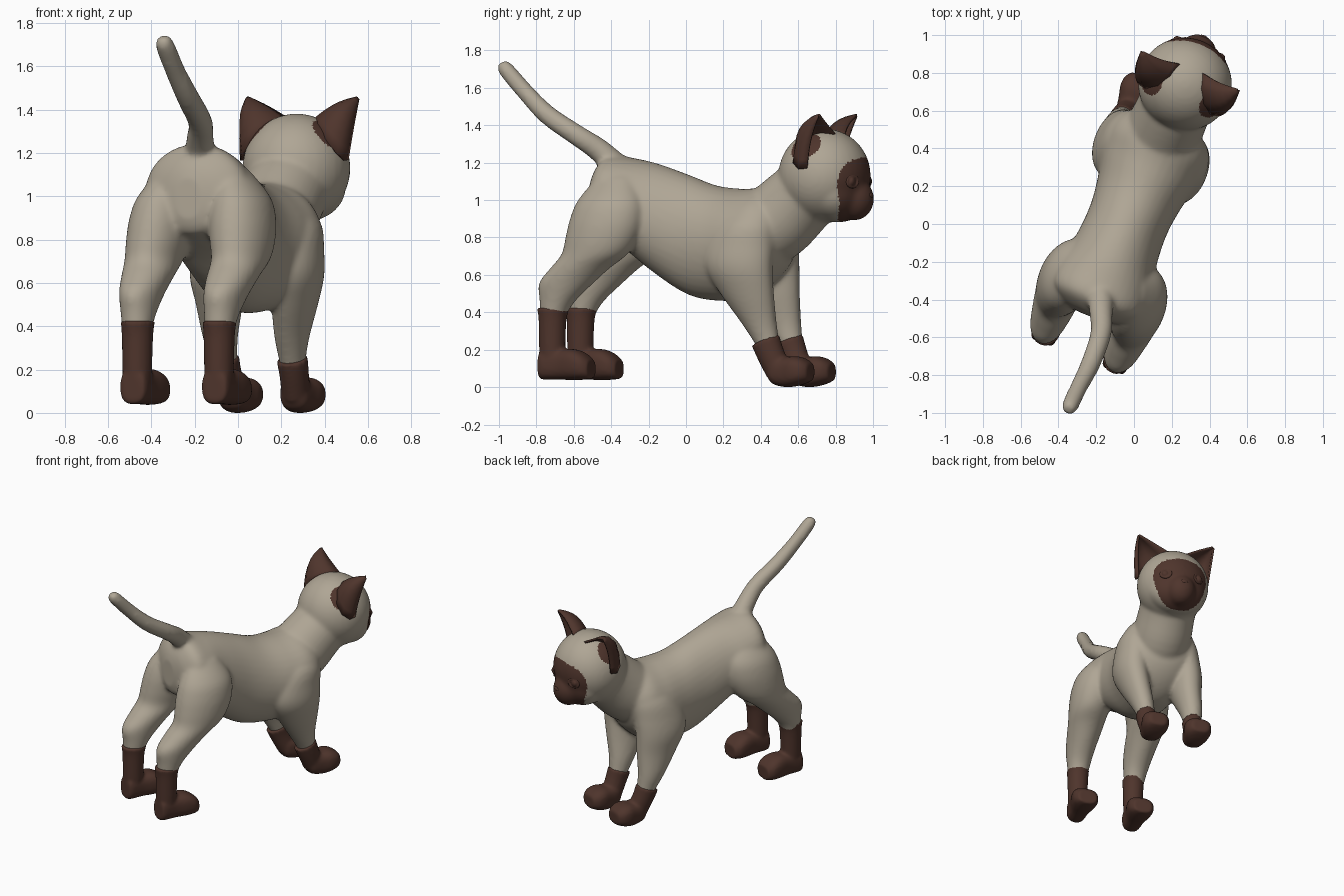
import bpy, bmesh, math
from mathutils import Vector, Matrix

cube = bpy.data.objects.get("Cube")
if cube:
    bpy.data.objects.remove(cube, do_unlink=True)

# The animal is built along its own axis, then turned into place
TURN = Matrix.Rotation(math.radians(-21.7), 4, 'Z') @ Matrix.Translation((-0.035, 0, 0))
HEAD = Vector((0.012, 0.788, 1.13))


def material(name, rgb):
    m = bpy.data.materials.new(name)
    m.use_nodes = True
    m.diffuse_color = (*rgb, 1)
    m.node_tree.nodes["Principled BSDF"].inputs["Base Color"].default_value = (*rgb, 1)
    return m


FUR = material("beige_fur", (0.43, 0.38, 0.30))
DARK = material("dark_brown_fur", (0.078, 0.035, 0.025))


def smooth_rings(rings, steps=4):
    """Spline through the rings so that the loft has no hard bands."""
    r = [rings[0], *rings, rings[-1]]
    out = []
    for p0, p1, p2, p3 in zip(r, r[1:], r[2:], r[3:]):
        for k in range(steps):
            t = k / steps
            out.append([b + t / 2 * (c - a + t * (2 * a - 5 * b + 4 * c - d + t * (3 * (b - c) + d - a)))
                        for a, b, c, d in zip(p0, p1, p2, p3)])
    return out + [rings[-1]]


def loft(bm, rings, axis=None, sides=36, power=1.0):
    """Closed tube through rings of (x, y, z, radius_a, radius_b)."""
    rings = smooth_rings(rings)
    pts = [Vector(r[:3]) for r in rings]
    loops = []
    for i, r in enumerate(rings):
        t = axis or (pts[min(i + 1, len(pts) - 1)] - pts[max(i - 1, 0)]).normalized()
        a = Vector((1, 0, 0))
        a = (a - t * a.dot(t)).normalized()
        b = t.cross(a)
        loop = []
        for k in range(sides):
            ang = math.tau * k / sides
            c, s = math.cos(ang), math.sin(ang)
            c = math.copysign(abs(c) ** power, c)
            s = math.copysign(abs(s) ** power, s)
            loop.append(bm.verts.new(pts[i] + a * c * r[3] + b * s * r[4]))
        loops.append(loop)
    for l0, l1 in zip(loops, loops[1:]):
        for k in range(sides):
            n = (k + 1) % sides
            bm.faces.new((l0[k], l0[n], l1[n], l1[k]))
    bm.faces.new(loops[0])
    bm.faces.new(loops[-1])


def ball(bm, centre, radii):
    m = Matrix.Translation(centre) @ Matrix.Diagonal((*radii, 1))
    bmesh.ops.create_uvsphere(bm, u_segments=32, v_segments=20, radius=1, matrix=m)


def finish(name, bm, mats, voxel=0, smooth=4):
    """Turn a bmesh into a smooth object, optionally fusing its pieces."""
    bmesh.ops.recalc_face_normals(bm, faces=bm.faces)
    mesh = bpy.data.meshes.new(name)
    bm.to_mesh(mesh)
    bm.free()
    ob = bpy.data.objects.new(name, mesh)
    bpy.context.collection.objects.link(ob)
    if voxel:
        rm = ob.modifiers.new("fuse", 'REMESH')
        rm.mode = 'VOXEL'
        rm.voxel_size = voxel
        sm = ob.modifiers.new("soften", 'SMOOTH')
        sm.factor = 0.5
        sm.iterations = smooth
        dg = bpy.context.evaluated_depsgraph_get()
        fused = bpy.data.meshes.new_from_object(ob.evaluated_get(dg))
        ob.modifiers.clear()
        ob.data = fused
    ob.data.materials.clear()
    for m in mats:
        ob.data.materials.append(m)
    for p in ob.data.polygons:
        p.use_smooth = True
    ob.matrix_world = TURN
    return ob


Y, Z = Vector((0, 1, 0)), Vector((0, 0, 1))
SIDES = ((1, "left"), (-1, "right"))

# Body: torso, neck, head, tail and upper legs fused together
bm = bmesh.new()
torso = [(-.54, .99, .07, .10), (-.51, 1.0, .17, .17), (-.44, 1.02, .25, .22),
         (-.32, .97, .26, .255), (-.18, .90, .23, .295), (0, .815, .217, .32),
         (.16, .77, .235, .308), (.32, .765, .272, .295), (.45, .80, .275, .265),
         (.55, .83, .21, .19), (.61, .85, .07, .07)]
loft(bm, [(0, y, z, w, h) for y, z, w, h in torso], Y)
loft(bm, [(0, .34, .79, .2, .2), (0, .5, .88, .205, .21),
          (.005, .63, .99, .197, .2), (.01, .75, 1.09, .2, .185)])
loft(bm, [(0, -.34, 1.1, .09, .09), (.01, -.41, 1.18, .075, .07), (.046, -.50, 1.27, .062, .062),
          (.087, -.604, 1.345, .056, .056), (.095, -.773, 1.455, .052, .052),
          (.0835, -.907, 1.58, .046, .046), (.077, -1.02, 1.70, .043, .043),
          (.075, -1.045, 1.735, .025, .025)])
# skull, cheeks and muzzle
ball(bm, HEAD, (.25, .247, .252))
ball(bm, HEAD + Vector((0, .08, -.09)), (.205, .15, .16))
ball(bm, HEAD + Vector((0, .17, -.125)), (.105, .107, .115))
for side, _ in SIDES:
    # hind thigh down to the hock
    hind = [(.15, -.36, 1.12, .06, .10), (.185, -.37, 1.0, .125, .18), (.197, -.385, .9, .146, .205),
            (.207, -.41, .8, .143, .202), (.215, -.45, .71, .128, .183), (.212, -.535, .635, .115, .165),
            (.21, -.615, .555, .098, .152), (.207, -.666, .46, .08, .098),
            (.205, -.69, .38, .068, .07), (.203, -.695, .3, .06, .06)]
    loft(bm, [(side * x + .013, *r) for x, *r in hind], Z)
    # shoulder and forearm, leaning slightly to one side near the ground
    fore = [(.09, 0, .42, 1.0, .07, .09), (.15, 0, .405, .88, .12, .155),
            (.183, .008, .37, .75, .12, .185), (.195, .016, .365, .63, .118, .185),
            (.187, .03, .40, .5, .10, .15), (.178, .055, .452, .35, .078, .1),
            (.17, .06, .49, .25, .062, .072), (.165, .06, .52, .18, .055, .06)]
    loft(bm, [(side * x - lean, *r) for x, lean, *r in fore], Z)
body = finish("body", bm, [FUR, DARK], 0.012, 14)

# Dark face mask, wider above than at the chin, and dark ear hollows
for p in body.data.polygons:
    d = p.center - HEAD
    e = d.z + .075
    mask = d.y > .08 and abs(e) < .17 and (abs(d.x) / (.185 + .2 * e)) ** 2.6 + (abs(e) / .17) ** 2.6 < 1
    hollow = (Vector((abs(d.x), d.y, d.z)) - Vector((.175, -.04, .158))).length < .088
    if mask or hollow:
        p.material_index = 1

# Dark socks with rounded paws
for side, word in SIDES:
    bm = bmesh.new()
    x = side * .203 + .015
    loft(bm, [(x, -.69, .425, .078, .09), (x, -.695, .36, .072, .075),
              (x, -.697, .2, .068, .07), (x, -.695, .07, .064, .068)], Z)
    paw = [(-.765, .11, .045, .06), (-.745, .12, .066, .08), (-.65, .12, .072, .08),
           (-.57, .12, .088, .083), (-.51, .11, .09, .07), (-.47, .095, .065, .05)]
    loft(bm, [(x, y, z, w, h) for y, z, w, h in paw], Y, power=0.75)
    finish("hind_paw_" + word, bm, [DARK], 0.011, 4)

    bm = bmesh.new()
    x = side * .155 - .055
    loft(bm, [(side * .17 - .06, .487, .25, .071, .08), (side * .167 - .058, .515, .18, .067, .075),
              (x, .56, .08, .065, .07)])
    paw = [(.505, .1, .04, .045), (.53, .09, .066, .073), (.60, .08, .08, .08),
           (.66, .085, .094, .08), (.71, .085, .088, .066), (.745, .08, .06, .045)]
    loft(bm, [(x, y, z, w, h) for y, z, w, h in paw], Y, power=0.75)
    finish("front_paw_" + word, bm, [DARK], 0.011, 4)

# Nose
bm = bmesh.new()
ball(bm, HEAD + Vector((0, .264, -.105)), (.026, .014, .016))
finish("nose", bm, [DARK])

for side, word in SIDES:
    # Eye with a raised rim
    bm = bmesh.new()
    eye = HEAD + Vector((side * .118, .207, -.03))
    ball(bm, eye, (.028, .016, .026))
    for k in range(24):
        a = math.tau * k / 24
        c = eye + Vector((.032 * math.cos(a), -side * .018 * math.cos(a), .03 * math.sin(a)))
        ball(bm, c, (.009, .009, .009))
    finish("eye_" + word, bm, [DARK], 0.005, 2)

    # Cupped ear: an arc at the base drawn up to a point, fullest at the back
    base = [(.06, .09, .215), (.075, .01, .215), (.12, -.06, .185), (.18, -.095, .13),
            (.23, -.085, .07), (.255, -.045, .035), (.252, .0, .04)]
    tip = Vector((.275, .08, .325))
    bm = bmesh.new()
    rows = []
    for t in (0, .15, .3, .45, .6, .75, .88, .97):
        row = []
        for k, b in enumerate(base):
            full = math.sin(math.pi * t) * (.35 + .65 * math.sin(math.pi * k / (len(base) - 1)))
            row.append(bm.verts.new(Vector(b).lerp(tip, t) + Vector((.012, -.03, .03)) * full))
        rows.append(row)
    for r0, r1 in zip(rows, rows[1:]):
        for k in range(len(base) - 1):
            bm.faces.new((r0[k], r0[k + 1], r1[k + 1], r1[k]))
    bmesh.ops.transform(bm, verts=bm.verts,
                        matrix=Matrix.Translation(HEAD) @ Matrix.Diagonal((side, 1, 1, 1)))
    ear = finish("ear_" + word, bm, [DARK])
    thick = ear.modifiers.new("thickness", 'SOLIDIFY')
    thick.thickness = 0.014
    thick.offset = 0
